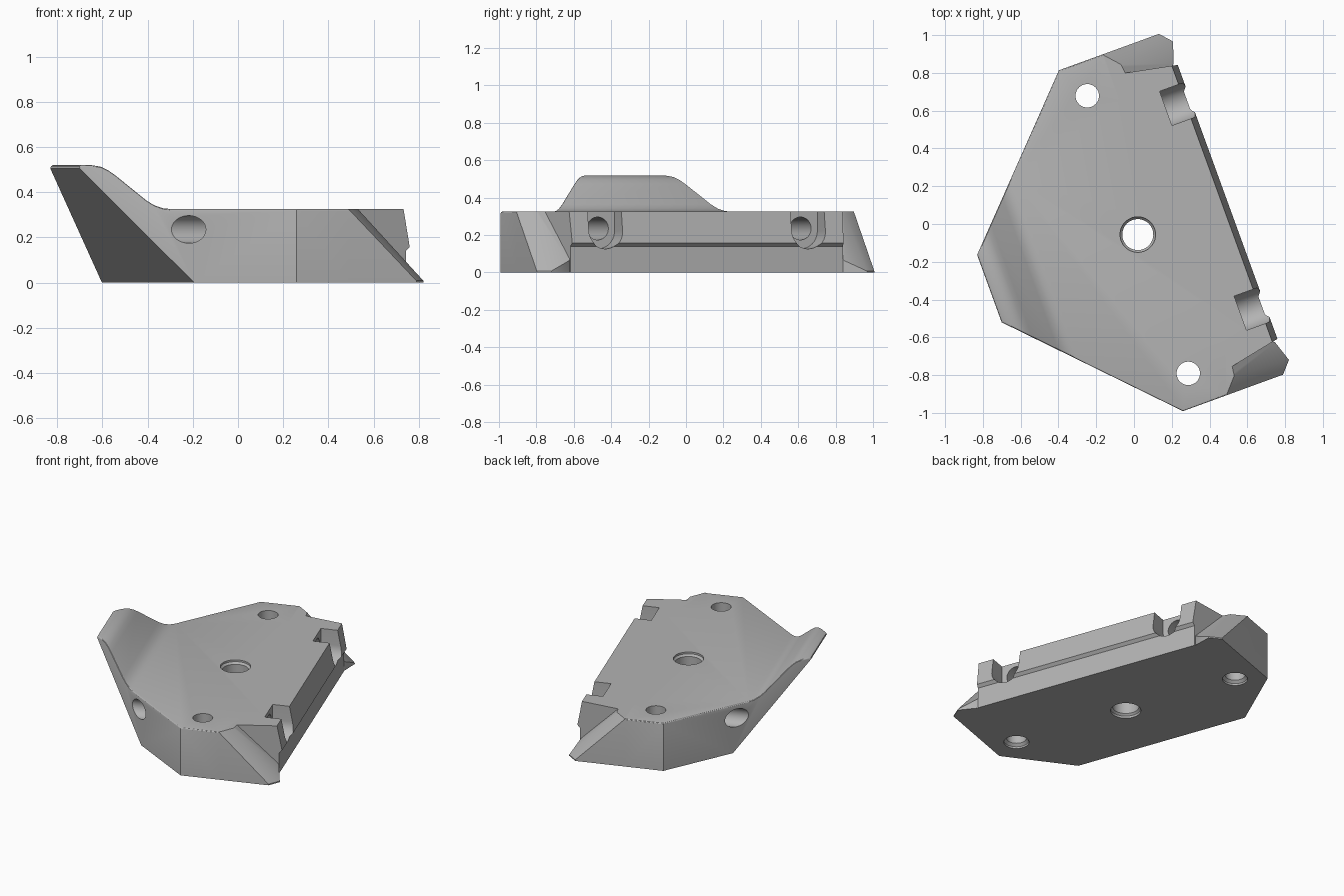
import bpy, bmesh, math
from mathutils import Vector

if "Cube" in bpy.data.objects:
    bpy.data.objects.remove(bpy.data.objects["Cube"])

steel = bpy.data.materials.new("satin_grey")
steel.diffuse_color = (0.45, 0.45, 0.45, 1)
steel.use_nodes = True
steel.node_tree.nodes["Principled BSDF"].inputs["Base Color"].default_value = steel.diffuse_color


def make_object(name, bm):
    bmesh.ops.recalc_face_normals(bm, faces=bm.faces)
    me = bpy.data.meshes.new(name)
    bm.to_mesh(me)
    bm.free()
    ob = bpy.data.objects.new(name, me)
    bpy.context.collection.objects.link(ob)
    me.materials.append(steel)
    return ob


def extrude(points, vec):
    bm = bmesh.new()
    face = bm.faces.new([bm.verts.new(p) for p in points])
    geo = bmesh.ops.extrude_face_region(bm, geom=[face])["geom"]
    bmesh.ops.translate(bm, vec=vec, verts=[g for g in geo if isinstance(g, bmesh.types.BMVert)])
    bmesh.ops.recalc_face_normals(bm, faces=bm.faces)
    return bm


def combine(target, tool, op):
    mod = target.modifiers.new(op, 'BOOLEAN')
    mod.operation, mod.solver, mod.object = op, 'EXACT', tool
    bpy.context.view_layer.objects.active = target
    bpy.ops.object.modifier_apply(modifier=mod.name)
    bpy.data.objects.remove(tool)


def lathe_cutter(name, x, y, rings, n=48):
    """Round cutter about a vertical axis, from (radius, z) rings."""
    bm = bmesh.new()
    loops = [[bm.verts.new((x + r * math.cos(2 * math.pi * i / n), y + r * math.sin(2 * math.pi * i / n), z))
              for i in range(n)] for r, z in rings]
    for a, b in zip(loops, loops[1:]):
        for i in range(n):
            bm.faces.new((a[i], a[(i + 1) % n], b[(i + 1) % n], b[i]))
    bm.faces.new(loops[0])
    bm.faces.new(loops[-1])
    return make_object(name, bm)


# Body: side profile with raised lip and undercut front wall, trimmed to the plan
TOP = 0.325
profile = [(-.445, 0), (.488, 0), (.488, .14), (.506, .158), (.475, TOP),
           (-.52, TOP), (-.55, .329), (-.58, .343), (-.607, .365), (-.712, .475),
           (-.735, .496), (-.76, .512), (-.79, .519), (-.825, .519), (-.834, .515), (-.836, .505)]
body = make_object("body", extrude([(u, -1.1, z) for u, z in profile], (0, 2.2, 0)))

half = [(-.836, .19), (-.095, .96), (.15, .96), (.226, .862), (.219, .829), (.6, .753)]
plan = half + [(u, -v) for u, v in reversed(half)]
combine(body, make_object("plan_trim", extrude([(u, v, -.1) for u, v in plan], (0, 0, 1))), 'INTERSECT')

# Soft edge along the upper side walls and lip
bm = bmesh.new()
bm.from_mesh(body.data)
soft = []
for e in bm.edges:
    mid = (e.verts[0].co + e.verts[1].co) / 2
    if len(e.link_faces) == 2 and mid.z > .32 and mid.x < .13:
        nz = sorted(abs(f.normal.z) for f in e.link_faces)
        if nz[0] < .02 and nz[1] > .3:
            soft.append(e)
bmesh.ops.bevel(bm, geom=soft, offset=.015, segments=3, profile=.5, affect='EDGES', clamp_overlap=True)
bm.to_mesh(body.data)
bm.free()

# Sloping corner horns
for s in (-1, 1):
    pts = [(.469, .96), (.525, .897), (.488, .785), (.4, .7), (.15, .7), (.15, .96)]
    bm = extrude([(u, s * v, 0) for u, v in pts], (0, 0, TOP))
    planes = [((.15, .96, TOP), (.469, .96, .008), (.525, .897, .008)),
              ((.226, .862, TOP), (.525, .897, .008), (.49, .785, .06))]
    for tri in planes:
        a, b, c = (Vector((u, s * v, z)) for u, v, z in tri)
        no = (b - a).cross(c - a)
        no = no if no.z > 0 else -no
        bmesh.ops.bisect_plane(bm, geom=bm.verts[:] + bm.edges[:] + bm.faces[:], dist=1e-5,
                               plane_co=a, plane_no=no, clear_outer=True)
        bmesh.ops.holes_fill(bm, edges=[e for e in bm.edges if e.is_boundary])
    combine(body, make_object("horn", bm), 'UNION')

# U-shaped seats in the front wall, each with a long cross hole
for s in (-1, 1):
    cy, r, n = s * .577, .096, 20
    seat = [(.368, cy + r, .5)]
    seat += [(.368, cy + r * math.cos(math.pi * i / n), .222 - r * math.sin(math.pi * i / n)) for i in range(n + 1)]
    seat += [(.368, cy - r, .5)]
    combine(body, make_object("seat_cutter", extrude(seat, (.4, 0, 0))), 'DIFFERENCE')
    ring = [(-1, cy + .061 * math.cos(math.pi * i / 20), .235 + .061 * math.sin(math.pi * i / 20)) for i in range(40)]
    combine(body, make_object("cross_hole_cutter", extrude(ring, (1.6, 0, 0))), 'DIFFERENCE')

# Vertical holes: chamfered centre hole and two mounting holes
combine(body, lathe_cutter("centre_cutter", 0, 0, [(.094, -.1), (.094, .015), (.082, .027), (.082, .3),
                                                   (.094, .313), (.094, .4)]), 'DIFFERENCE')
for s in (-1, 1):
    combine(body, lathe_cutter("mount_cutter", 0, s * .782, [(.078, -.1), (.078, .012), (.062, .028),
                                                             (.062, .5)]), 'DIFFERENCE')

# Place and shade
body.location = (.02, -.056, 0)
body.rotation_euler = (0, 0, math.radians(20))
bpy.ops.object.select_all(action='DESELECT')
body.select_set(True)
bpy.context.view_layer.objects.active = body
bpy.ops.object.shade_smooth_by_angle(angle=math.radians(28))
